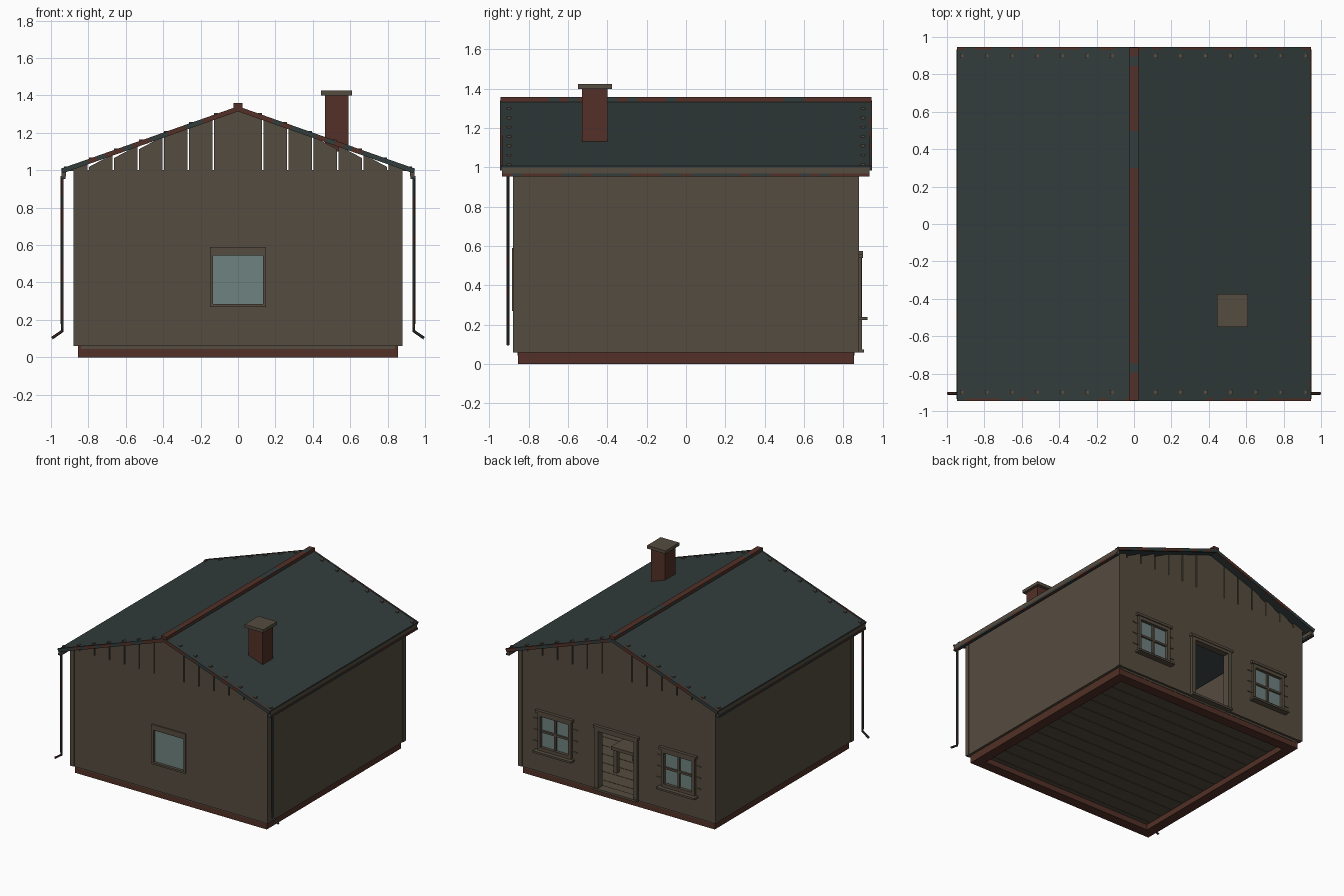
import bpy, bmesh, math, random
from mathutils import Vector

if "Cube" in bpy.data.objects:
    bpy.data.objects.remove(bpy.data.objects["Cube"])

random.seed(4)


def material(name, rgb):
    m = bpy.data.materials.new(name)
    m.diffuse_color = (*rgb, 1)
    m.use_nodes = True
    m.node_tree.nodes["Principled BSDF"].inputs["Base Color"].default_value = m.diffuse_color
    return m


WOOD = material("weathered_wood", (0.091, 0.072, 0.050))
BRICK = material("rust_brick", (0.085, 0.030, 0.020))
TEAL = material("dark_teal", (0.032, 0.045, 0.045))
GLASS = material("pale_glass", (0.156, 0.223, 0.216))


def finish(name, bm, *mats):
    bmesh.ops.recalc_face_normals(bm, faces=bm.faces)
    me = bpy.data.meshes.new(name)
    bm.to_mesh(me)
    bm.free()
    ob = bpy.data.objects.new(name, me)
    bpy.context.collection.objects.link(ob)
    for m in mats:
        me.materials.append(m)
    return ob


def box(name, x0, x1, y0, y1, z0, z1, mat=WOOD):
    bm = bmesh.new()
    bmesh.ops.create_cube(bm, size=1)
    for v in bm.verts:
        v.co = ((x0 + x1) / 2 + v.co.x * (x1 - x0),
                (y0 + y1) / 2 + v.co.y * (y1 - y0),
                (z0 + z1) / 2 + v.co.z * (z1 - z0))
    return finish(name, bm, mat)


def extrude_xz(name, pts, y0, y1, mat):
    """Prism with a profile in the xz plane."""
    bm = bmesh.new()
    f = bm.faces.new([bm.verts.new((x, y0, z)) for x, z in pts])
    r = bmesh.ops.extrude_face_region(bm, geom=[f])
    for v in r["geom"]:
        if isinstance(v, bmesh.types.BMVert):
            v.co.y = y1
    return finish(name, bm, mat)


def patchy_bar(name, path, u, w, h, mats, chance, sides=4, step=0.05):
    """Bar along a path, its faces split at random between two colours."""
    pts = []
    path = [Vector(p) for p in path]
    for a, b in zip(path, path[1:]):
        n = max(1, round((b - a).length / step))
        pts += [a.lerp(b, i / n) for i in range(n)]
    pts.append(path[-1])
    u = Vector(u)
    bm = bmesh.new()
    rings = []
    for i, p in enumerate(pts):
        d = (pts[min(i + 1, len(pts) - 1)] - pts[max(i - 1, 0)]).normalized()
        v = d.cross(u).normalized()
        k = 1 / math.cos(math.pi / sides)
        ring = []
        for j in range(sides):
            t = 2 * math.pi * (j + 0.5) / sides
            ring.append(bm.verts.new(p + u * math.cos(t) * k * w / 2 + v * math.sin(t) * k * h / 2))
        rings.append(ring)
    for r, s in zip(rings, rings[1:]):
        for j in range(sides):
            f = bm.faces.new((r[j], r[(j + 1) % sides], s[(j + 1) % sides], s[j]))
            f.material_index = int(random.random() < chance)
    bm.faces.new(rings[0])
    bm.faces.new(rings[-1])
    return finish(name, bm, *mats)


def gable_wall(name, y, side, holes):
    """Flat wall with rectangular openings, thickened inwards."""
    xs = sorted({-0.875, 0.875, *[h[0] for h in holes], *[h[1] for h in holes]})
    zs = sorted({0.06, 1.0, *[h[2] for h in holes], *[h[3] for h in holes]})
    bm = bmesh.new()
    for x0, x1 in zip(xs, xs[1:]):
        for z0, z1 in zip(zs, zs[1:]):
            cx, cz = (x0 + x1) / 2, (z0 + z1) / 2
            if any(h[0] < cx < h[1] and h[2] < cz < h[3] for h in holes):
                continue
            bm.faces.new([bm.verts.new((x, y, z)) for x, z in
                          ((x0, z0), (x1, z0), (x1, z1), (x0, z1))])
    bmesh.ops.remove_doubles(bm, verts=bm.verts, dist=1e-4)
    r = bmesh.ops.extrude_face_region(bm, geom=bm.faces[:])
    old = [f for f in bm.faces if all(abs(v.co.y - y) < 1e-5 for v in f.verts)]
    for v in r["geom"]:
        if isinstance(v, bmesh.types.BMVert):
            v.co.y = y - side * 0.04
    return finish(name, bm, WOOD)


def frame(name, x0, x1, z0, z1, t, ya, yb, bottom=True):
    box(name + "_left", x0, x0 + t, ya, yb, z0, z1)
    box(name + "_right", x1 - t, x1, ya, yb, z0, z1)
    box(name + "_top", x0 + t, x1 - t, ya, yb, z1 - t, z1)
    if bottom:
        box(name + "_bottom", x0 + t, x1 - t, ya, yb, z0, z0 + t)


# Foundation ring and plank floor
for s in (-1, 1):
    a, b = sorted((s * 0.855, s * 0.775))
    box("foundation_side", a, b, -0.855, 0.855, 0, 0.06, BRICK)
    box("foundation_end", -0.775, 0.775, a, b, 0, 0.06, BRICK)
for i in range(14):
    y = -0.86 + i * 1.72 / 14
    box("floor_plank", -0.84, 0.84, y + 0.002, y + 1.72 / 14 - 0.002, 0.045, 0.065)

# Walls and corner boards
gable_wall("front_wall", -0.875, -1, [(-0.14, 0.14, 0.28, 0.575)])
gable_wall("back_wall", 0.875, 1, [(-0.16, 0.16, 0.06, 0.54),
                                   (0.41, 0.69, 0.25, 0.53), (-0.69, -0.41, 0.25, 0.53)])
for s in (-1, 1):
    a, b = sorted((s * 0.875, s * 0.835))
    box("side_wall", a, b, -0.835, 0.835, 0.06, 1.0)
    for t in (-1, 1):
        a, b = sorted((s * 0.88, s * 0.845))
        c, d = sorted((t * 0.88, t * 0.845))
        box("corner_board", a, b, c, d, 0.06, 1.0)

# Gable boards with narrow gaps
slope = 0.354
edges = [0, 0.133, 0.267, 0.4, 0.533, 0.667, 0.8, 0.91]


def under(x):
    return 1.322 - slope * x


for t in (-1, 1):
    y0, y1 = t * 0.84, t * 0.875
    for s in (-1, 1):
        for i, (a, b) in enumerate(zip(edges, edges[1:])):
            g = 0.004 if i else 0
            drop = 0.022 if i > 2 else 0
            a, b = a + g, b - 0.004
            extrude_xz("gable_board", [(s * a, 0.995), (s * b, 0.995),
                                       (s * b, max(under(b) - drop, 0.998)), (s * a, under(a))], y0, y1, WOOD)

# Roof panels, rake trims, eaves, bolts and downspouts
for s in (-1, 1):
    extrude_xz("roof_panel", [(0, 1.34), (s * 0.94, 1.007), (s * 0.94, 0.988), (0, 1.318)],
               -0.938, 0.938, TEAL)
    for t in (-1, 1):
        patchy_bar("rake_trim", [(0, t * 0.939, 1.328), (s * 0.942, t * 0.939, 0.996)],
                   (0, 1, 0), 0.013, 0.026, (TEAL, BRICK), 0.45)
        for i in range(7):
            x = s * (0.117 + i * 0.134)
            z = 1.34 - slope * abs(x)
            box("roof_bolt", x - 0.01, x + 0.01, t * 0.9 - 0.01, t * 0.9 + 0.01, z - 0.006, z + 0.007)
    a, b = sorted((s * 0.92, s * 0.943))
    box("eave_board", a, b, -0.935, 0.932, 0.967, 1.0)
    patchy_bar("gutter", [(s * 0.936, -0.935, 0.961), (s * 0.936, 0.932, 0.961)],
               (1, 0, 0), 0.026, 0.016, (TEAL, BRICK), 0.4)
    patchy_bar("downspout", [(s * 0.94, -0.905, 0.962), (s * 0.94, -0.905, 0.14), (s * 0.995, -0.905, 0.102)],
               (0, 1, 0), 0.016, 0.016, (TEAL, BRICK), 0.35, sides=8)

# Ridge cap
patchy_bar("ridge_cap", [(0, -0.944, 1.346), (0, 0.944, 1.346)], (1, 0, 0), 0.048, 0.026,
           (BRICK, TEAL), 0.3)

# Chimney
box("chimney", 0.465, 0.59, -0.53, -0.4, 1.1, 1.402, BRICK)
box("chimney_cap", 0.445, 0.61, -0.55, -0.375, 1.4, 1.425)

# Front window
frame("front_window_frame", -0.15, 0.15, 0.27, 0.59, 0.015, -0.885, -0.84)
box("front_window_head", -0.135, 0.135, -0.883, -0.84, 0.545, 0.575)
box("front_window_glass", -0.137, 0.137, -0.862, -0.854, 0.283, 0.547, GLASS)

# Back windows with crossbars, sills, heads and small side brackets
for c in (-0.55, 0.55):
    frame("back_window_frame", c - 0.15, c + 0.15, 0.24, 0.54, 0.026, 0.84, 0.892)
    box("window_crossbar_upright", c - 0.008, c + 0.008, 0.855, 0.882, 0.26, 0.52)
    box("window_crossbar_level", c - 0.13, c + 0.13, 0.856, 0.881, 0.382, 0.398)
    box("back_window_glass", c - 0.127, c + 0.127, 0.86, 0.868, 0.263, 0.517, GLASS)
    box("window_sill", c - 0.17, c + 0.17, 0.87, 0.924, 0.225, 0.24)
    box("window_head", c - 0.165, c + 0.165, 0.87, 0.9, 0.54, 0.56)
    for s in (-1, 1):
        for z in (0.3, 0.39, 0.48):
            a, b = sorted((c + s * 0.15, c + s * 0.195))
            box("window_bracket", a, b, 0.872, 0.88, z - 0.004, z + 0.004)

# Door frame and threshold
frame("door_frame", -0.19, 0.19, 0.06, 0.565, 0.033, 0.84, 0.895, bottom=False)
box("door_head", -0.2, 0.2, 0.87, 0.9, 0.555, 0.575)
box("door_threshold", -0.19, 0.19, 0.83, 0.905, 0.058, 0.075)

# Table inside the doorway
box("table_top", -0.25, 0.25, 0.3, 0.6, 0.25, 0.275)
for x in (-0.22, 0.22):
    for y in (0.33, 0.57):
        box("table_leg", x - 0.015, x + 0.015, y - 0.015, y + 0.015, 0.065, 0.25)
